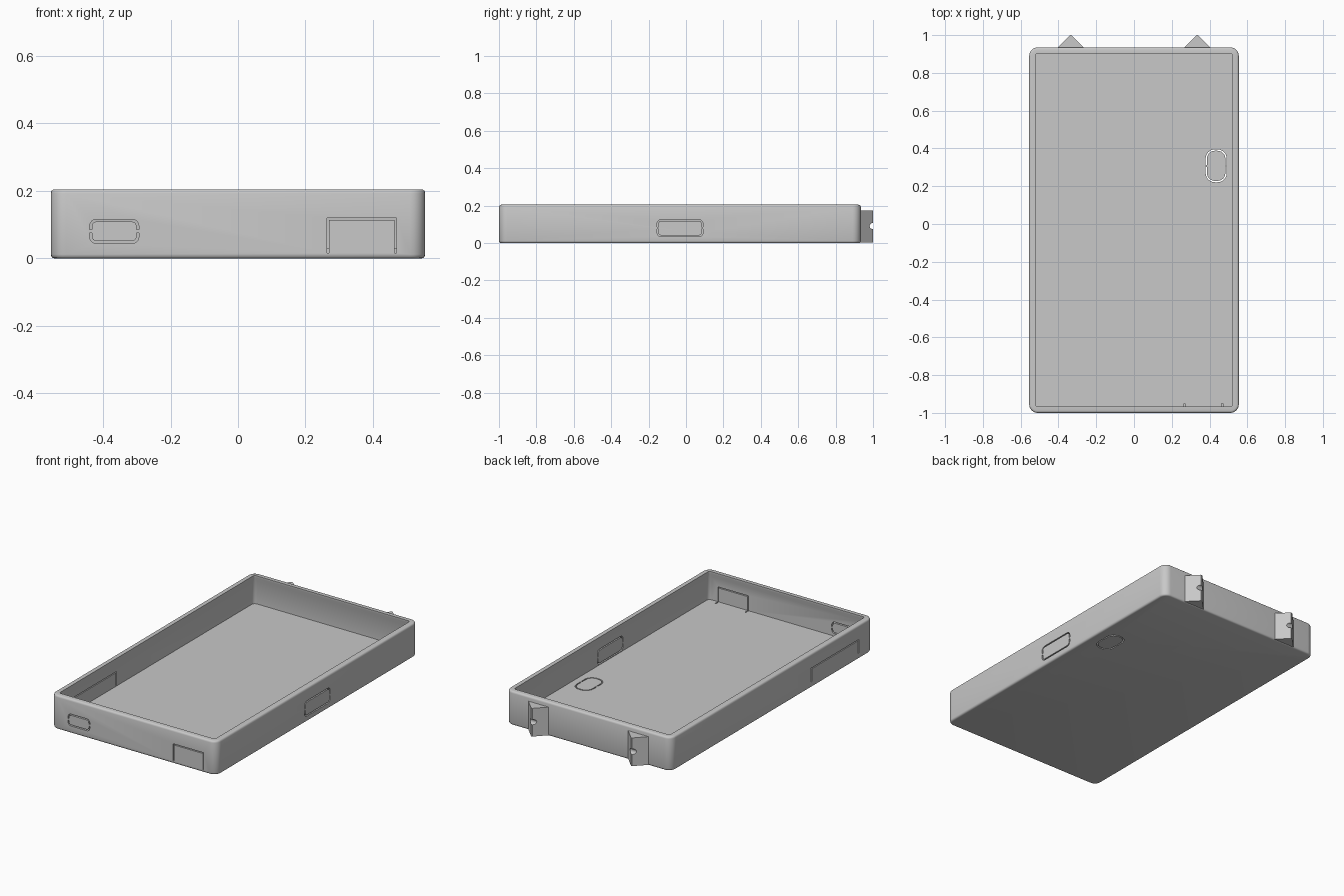
import bpy, bmesh, math
from mathutils import Vector

if "Cube" in bpy.data.objects:
    bpy.data.objects.remove(bpy.data.objects["Cube"])

grey = bpy.data.materials.new("light_grey")
grey.diffuse_color = (0.58, 0.58, 0.58, 1)
grey.use_nodes = True
grey.node_tree.nodes["Principled BSDF"].inputs["Base Color"].default_value = grey.diffuse_color


def finish(name, bm):
    bmesh.ops.recalc_face_normals(bm, faces=bm.faces)
    me = bpy.data.meshes.new(name)
    bm.to_mesh(me)
    bm.free()
    me.materials.append(grey)
    ob = bpy.data.objects.new(name, me)
    bpy.context.collection.objects.link(ob)
    return ob


def rounded_rect(hw, hh, r, n=6):
    """Counter-clockwise outline centred on the origin."""
    pts = []
    for k, (sx, sy) in enumerate([(1, 1), (-1, 1), (-1, -1), (1, -1)]):
        for i in range(n + 1):
            a = math.pi / 2 * (k + i / n)
            pts.append(Vector((sx * (hw - r) + r * math.cos(a),
                               sy * (hh - r) + r * math.sin(a))))
    return pts


def strip(bm, pts, width, place, d0, d1):
    """Closed slab following an open path, from depth d0 to d1."""
    rings = []
    for i, p in enumerate(pts):
        a = (p - pts[i - 1]).normalized() if i else None
        b = (pts[i + 1] - p).normalized() if i < len(pts) - 1 else None
        t = ((a or b) + (b or a)).normalized()
        n = Vector((-t.y, t.x)) * (width / 2 / max(t.dot(a or b), 0.3))
        rings.append([bm.verts.new(place(q.x, q.y, d)) for q, d in
                      ((p + n, d0), (p - n, d0), (p - n, d1), (p + n, d1))])
    for r, s in zip(rings, rings[1:]):
        for k in range(4):
            bm.faces.new((r[k], r[(k + 1) % 4], s[(k + 1) % 4], s[k]))
    bm.faces.new(rings[0])
    bm.faces.new(rings[-1])


def knockout(bm, cu, cv, hw, hh, r, place, d0, d1, w=0.007):
    """Rounded outline slot in two halves, leaving two small bridges."""
    pts = rounded_rect(hw - w / 2, hh - w / 2, r)
    c = Vector((cu, cv))
    half = len(pts) // 2
    for s in (0, half):
        part = pts[s:s + half]
        e0 = (part[0] + pts[s - 1]) / 2
        e1 = (part[-1] + pts[(s + half) % len(pts)]) / 2
        g0 = (part[0] - e0).normalized() * 0.005
        g1 = (part[-1] - e1).normalized() * 0.005
        strip(bm, [c + p for p in [e0 + g0] + part + [e1 + g1]], w, place, d0, d1)


def cut(target, cutter):
    mod = target.modifiers.new("cut", 'BOOLEAN')
    mod.object, mod.operation, mod.solver = cutter, 'DIFFERENCE', 'EXACT'
    bpy.context.view_layer.objects.active = target
    bpy.ops.object.modifier_apply(modifier=mod.name)
    bpy.data.objects.remove(cutter)


def smooth(ob):
    bpy.ops.object.select_all(action='DESELECT')
    ob.select_set(True)
    bpy.context.view_layer.objects.active = ob
    bpy.ops.object.shade_smooth_by_angle(angle=math.radians(35))


# Tray: wall section swept round a rounded rectangle (inset, height)
HX, HY, CY, R = 0.555, 0.9675, -0.0325, 0.045
section = [(0.012, 0.0), (0.006, 0.0015), (0.002, 0.005), (0, 0.012),
           (0, 0.193), (0.002, 0.2), (0.006, 0.2035), (0.012, 0.205),
           (0.033, 0.205), (0.033, 0.193), (0.024, 0.17), (0.024, 0.03)]
bm = bmesh.new()
loops = [[bm.verts.new((p.x, p.y + CY, z))
          for p in rounded_rect(HX - i, HY - i, R - i)] for i, z in section]
for a, b in zip(loops, loops[1:]):
    for k in range(len(a)):
        j = (k + 1) % len(a)
        bm.faces.new((a[k], a[j], b[j], b[k]))
bm.faces.new(loops[0])
bm.faces.new(loops[-1])
tray = finish("tray", bm)

# Knockout slots in the walls and floor
on_front = lambda u, v, d: (u, d, v)
on_side = lambda u, v, d: (d, u, v)
on_floor = lambda u, v, d: (u, v, d)
bm = bmesh.new()
knockout(bm, -0.367, 0.08, 0.073, 0.036, 0.017, on_front, -1.02, -0.95)
knockout(bm, -0.032, 0.08, 0.123, 0.046, 0.02, on_side, 0.51, 0.58)
knockout(bm, 0.435, 0.308, 0.056, 0.087, 0.046, on_floor, -0.02, 0.06)
# Square flaps, open at the bottom
flap = [Vector(p) for p in ((0.267, 0.016), (0.267, 0.117), (0.467, 0.117), (0.467, 0.016))]
strip(bm, flap, 0.006, on_front, -1.02, -0.95)
side_flap = [Vector(p) for p in ((-0.86, 0.035), (-0.86, 0.115), (-0.41, 0.115), (-0.41, 0.035))]
strip(bm, side_flap, 0.006, on_side, -0.58, -0.51)
cut(tray, finish("slot_cutter", bm))
smooth(tray)

# Wedge lugs on the back wall, each with a pin hole through the tip
for side, x in (("left", -0.335), ("right", 0.335)):
    bm = bmesh.new()
    tri = [(x - 0.075, 0.928), (x + 0.075, 0.928), (x + 0.004, 1.0), (x - 0.004, 1.0)]
    lo, hi = ([bm.verts.new((px, py, z)) for px, py in tri] for z in (0.004, 0.175))
    bm.faces.new(lo)
    bm.faces.new(hi)
    for k in range(4):
        j = (k + 1) % 4
        bm.faces.new((lo[k], lo[j], hi[j], hi[k]))
    lug = finish(side + "_lug", bm)
    bpy.ops.mesh.primitive_cylinder_add(vertices=20, radius=0.016, depth=0.3,
                                        location=(x, 0.998, 0.091),
                                        rotation=(0, math.pi / 2, 0))
    cut(lug, bpy.context.object)
    smooth(lug)
